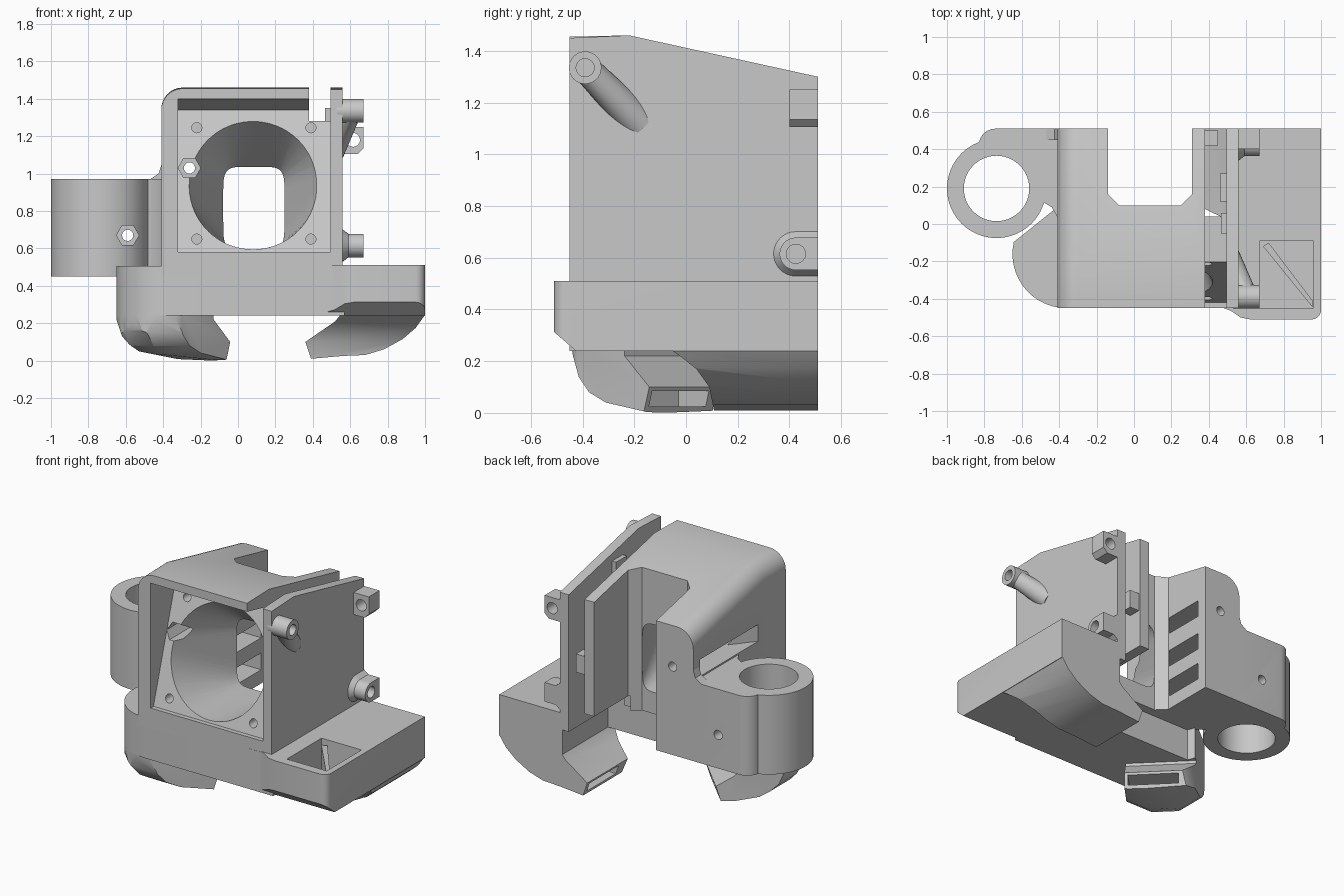
import bpy, bmesh, math
from mathutils import Vector, Matrix

cube = bpy.data.objects.get("Cube")
if cube:
    bpy.data.objects.remove(cube, do_unlink=True)

grey = bpy.data.materials.new("light_grey_plastic")
grey.use_nodes = True
colour = (0.58, 0.58, 0.58, 1)
grey.diffuse_color = colour
grey.node_tree.nodes["Principled BSDF"].inputs["Base Color"].default_value = colour


def finish(bm, name):
    bmesh.ops.recalc_face_normals(bm, faces=bm.faces)
    mesh = bpy.data.meshes.new(name)
    bm.to_mesh(mesh)
    bm.free()
    mesh.materials.append(grey)
    ob = bpy.data.objects.new(name, mesh)
    bpy.context.collection.objects.link(ob)
    return ob


def loft(name, first, second):
    """Solid between two closed loops with equal point counts."""
    bm = bmesh.new()
    a = [bm.verts.new(p) for p in first]
    b = [bm.verts.new(p) for p in second]
    bm.faces.new(a)
    bm.faces.new(b)
    for i in range(len(a)):
        j = (i + 1) % len(a)
        bm.faces.new((a[i], a[j], b[j], b[i]))
    return finish(bm, name)


def prism(name, axis, pts, lo, hi):
    place = {"x": lambda p, t: (t, p[0], p[1]),
             "y": lambda p, t: (p[0], t, p[1]),
             "z": lambda p, t: (p[0], p[1], t)}[axis]
    return loft(name, [place(p, lo) for p in pts], [place(p, hi) for p in pts])


def box(name, x, y, z):
    return prism(name, "z", [(x[0], y[0]), (x[1], y[0]), (x[1], y[1]), (x[0], y[1])], *z)


def ring(cx, cy, r, n=40, start=0.0, sweep=2 * math.pi, open_arc=False):
    d = n - 1 if open_arc else n
    return [(cx + r * math.cos(start + sweep * i / d),
             cy + r * math.sin(start + sweep * i / d)) for i in range(n)]


def rod(name, axis, c, r, lo, hi, n=32):
    return prism(name, axis, ring(c[0], c[1], r, n), lo, hi)


def combine(target, others, op):
    for other in others:
        mod = target.modifiers.new("cut", "BOOLEAN")
        mod.operation, mod.object, mod.solver = op, other, "EXACT"
        bpy.context.view_layer.objects.active = target
        bpy.ops.object.modifier_apply(modifier=mod.name)
        bpy.data.objects.remove(other, do_unlink=True)
    return target


def cut(target, *others):
    return combine(target, others, "DIFFERENCE")


def join(target, *others):
    return combine(target, others, "UNION")


# Fan housing: sloped roof with a rounded left shoulder
housing = prism("fan_housing", "x", [(-.45, .45), (.51, .45), (.51, 1.3),
                                     (-.22, 1.46), (-.45, 1.455)], -.41, .38)
bm = bmesh.new()
bm.from_mesh(housing.data)
shoulder = [e for e in bm.edges
            if all(v.co.x < -.4 and v.co.z > 1.1 for v in e.verts)
            and abs(e.verts[0].co.y - e.verts[1].co.y) > .1]
bmesh.ops.bevel(bm, geom=shoulder, offset=.115, segments=8, affect="EDGES", profile=.5)
bm.to_mesh(housing.data)
bm.free()
join(housing, box("fan_side", (.3, .5), (-.449, .04), (.47, 1.28)))

# Fan recess: the seat leans back towards the top
def seat(z):
    return -.42 + .31 * (z - .58)


cut(housing, prism("recess", "x", [(-.6, .58), (seat(.58), .58), (seat(1.34), 1.34),
                                   (-.45, 1.4), (-.6, 1.4)], -.32, .7))

# Rear channel with chamfered inner corners
cut(housing, prism("channel", "z", [(-.14, .7), (-.14, .16), (-.08, .1), (.25, .1),
                                    (.31, .16), (.31, .7)], .3, 2),
    box("wall_trim", (.3, .4), (.1, .6), (.3, .55)))

# Funnel from the round fan mouth to the squarish outlet
mouth, outlet = [], []
for c, s in ring(0, 0, 1, 64, .02):
    z = .94 + .345 * s
    mouth.append((.08 + .345 * c, seat(z) - .01, z))
    outlet.append((.085 + .155 * math.copysign(abs(c) ** .28, c), .12,
                   .805 + .215 * math.copysign(abs(s) ** .28, s)))
cut(housing, loft("funnel", mouth, outlet))

# Fan screw holes, nut trap and forward-swept side vents
cut(housing, *[rod("screw_hole", "y", (x, z), .027, seat(z) - .05, seat(z) + .1, 16)
               for x in (-.22, .39) for z in (.65, 1.245)])
cut(housing, rod("nut_trap", "y", (-.26, 1.03), .06, -.4, .3, 6),
    rod("bolt_hole", "y", (-.26, 1.03), .03, .2, .7, 20))
for z in (.54, .75, .98):
    cut(housing, prism("vent", "z", [(-.1, .44), (-.44, .44), (-.44, -.2), (-.1, .22)], z, z + .11))

# Guide block on the channel wall
box("guide_block", (.375, .45), (.42, .5), (.8, .92))

# Probe holder: tube, rear mounting block and through bolt
holder = prism("probe_holder", "z",
               [(-.83, .2)] + ring(-.74, .42, .09, 8, math.pi, -math.pi / 2, True)
               + [(-.405, .51), (-.405, .03), (-.44, .09), (-.49, .12), (-.56, .2)], .45, .97)
join(holder, rod("tube", "z", (-.735, .19), .265, .45, .97, 64))
cut(holder, rod("bore", "z", (-.735, .19), .175, .3, 1.1, 48),
    rod("nut_trap", "y", (-.59, .67), .06, -.2, .4, 6),
    rod("bolt_hole", "y", (-.59, .67), .03, .3, .7, 20))
prism("holder_fillet", "y", [(-.405, .96), (-.47, .97), (-.425, 1.0), (-.405, 1.06)], .45, .51)

# Cross duct with a rounded left end
left_arc = ring(-.36, -.16, .29, 14, 1.5 * math.pi, -math.pi * .57, True)
prism("cross_duct", "z", left_arc + [(-.41, .09), (-.39, .04), (.57, .04), (.57, -.45)], .24, .505)

# Blower box with chamfered lower front and open inlet
blower = prism("blower_box", "z",
               [(.48, -.45), (.52, -.465), (.57, -.5), (.62, -.51)]
               + ring(.95, -.46, .05, 8, 1.5 * math.pi, math.pi / 2, True)
               + [(1, .51), (.54, .51), (.54, .04), (.48, .04)], .24, .51)
cut(blower, prism("chamfer", "x", [(-.53, .33), (-.53, .2), (-.38, .2)], .3, 1.2),
    box("inlet", (.67, .96), (-.45, -.09), (.29, .6)))
prism("inlet_vane", "z", [(.69, -.12), (.72, -.1), (.955, -.41), (.955, -.445)], .28, .48)

# Right nozzle: curved scoop running along the back
right_nozzle = prism("right_nozzle", "y",
                     [(.36, .1), (.39, .01), (.56, .025), (.68, .03), (.78, .06), (.88, .115),
                      (.95, .175), (1, .245), (1, .26), (.56, .26), (.52, .21)], -.12, .51)
combine(right_nozzle, [prism("nozzle_front", "x", [(-.1, .27), (-.03, .225), (.04, .17),
                                                   (.09, .1), (.11, 0), (.6, -.05),
                                                   (.6, .27)], .2, 1.2)], "INTERSECT")
cut(right_nozzle, box("slot", (.3, .5), (.18, .48), (.03, .085)))

# Left nozzle: a scoop aimed diagonally at the centre, rounded below
diagonal = Matrix.Rotation(math.pi / 4, 4, "Z")
left_nozzle = prism("left_nozzle", "y",
                    [(-.67, .25), (-.65, .16), (-.58, .075), (-.46, .03), (-.16, 0),
                     (-.13, .1), (-.26, .22), (-.26, .25)], -.25, .4)
left_nozzle.data.transform(diagonal)
combine(left_nozzle, [
    prism("plan", "z", left_arc + [(-.41, .09), (-.29, .11), (-.04, -.14), (-.3, -.42)], -.1, .3),
    prism("front_outline", "y", [(-.66, .3), (-.65, .22), (-.62, .13), (-.58, .085), (-.53, .05),
                                 (-.32, .008), (.1, -.01), (.1, .3)], -.7, .7),
    prism("side_outline", "x", [(-.45, .3), (-.437, .22), (-.415, .14), (-.375, .08),
                                (-.31, .04), (-.15, .003), (.3, -.01), (.3, .3)], -.9, .5),
], "INTERSECT")
slot = box("slot", (-.3, -.05), (-.05, .26), (.025, .085))
slot.data.transform(diagonal)
cut(left_nozzle, slot)

# Side plate with its bosses and cable tab
prism("side_plate", "x", [(-.45, .4), (.51, .4), (.51, 1.3), (-.22, 1.46),
                          (-.45, 1.45)], .495, .56)
box("plate_catch", (.465, .5), (-.05, .06), (1.22, 1.35))
nut_boss = box("nut_boss", (.46, .5), (.12, .27), (.55, .72))
cut(nut_boss, rod("nut_trap", "x", (.195, .635), .05, .4, .49, 6))

upper = rod("upper_boss", "x", (-.39, 1.335), .063, .53, .67)
start, end = Vector((.605, -.385, 1.33)), Vector((.5, -.18, 1.12))
bm = bmesh.new()
bmesh.ops.create_cone(bm, cap_ends=True, segments=32, radius1=.055, radius2=.07,
                      depth=(end - start).length)
brace = finish(bm, "boss_brace")
brace.data.transform(Matrix.Translation((start + end) / 2)
                     @ (end - start).to_track_quat("Z", "Y").to_matrix().to_4x4())
join(upper, brace)
cut(upper, box("brace_trim", (.3, .53), (-.6, .2), (.9, 1.6)))


def boss_loop(x, r):
    arc = ring(.425, .615, r, 16, math.pi / 2, math.pi, True)
    return [(x, y, z) for y, z in arc + [(.51, .615 - r), (.51, .615 + r)]]


lower = loft("lower_boss", boss_loop(.53, .063), boss_loop(.67, .063))
loft("lower_boss_flare", boss_loop(.555, .09), boss_loop(.59, .063))
cut(upper, rod("hole", "x", (-.39, 1.335), .035, .58, .8, 24))
cut(lower, rod("hole", "x", (.425, .615), .037, .6, .8, 24))
tab = prism("cable_tab", "y", [(.55, 1.25), (.55, 1.105), (.64, 1.105), (.67, 1.135),
                               (.67, 1.25)], .4, .51)
cut(tab, rod("hole", "y", (.615, 1.18), .037, .3, .6, 24))

# Smooth curved walls while keeping edges crisp
bpy.ops.object.select_all(action="DESELECT")
for ob in bpy.context.scene.objects:
    if ob.type == "MESH":
        ob.select_set(True)
        bpy.context.view_layer.objects.active = ob
bpy.ops.object.shade_smooth_by_angle(angle=math.radians(30))
